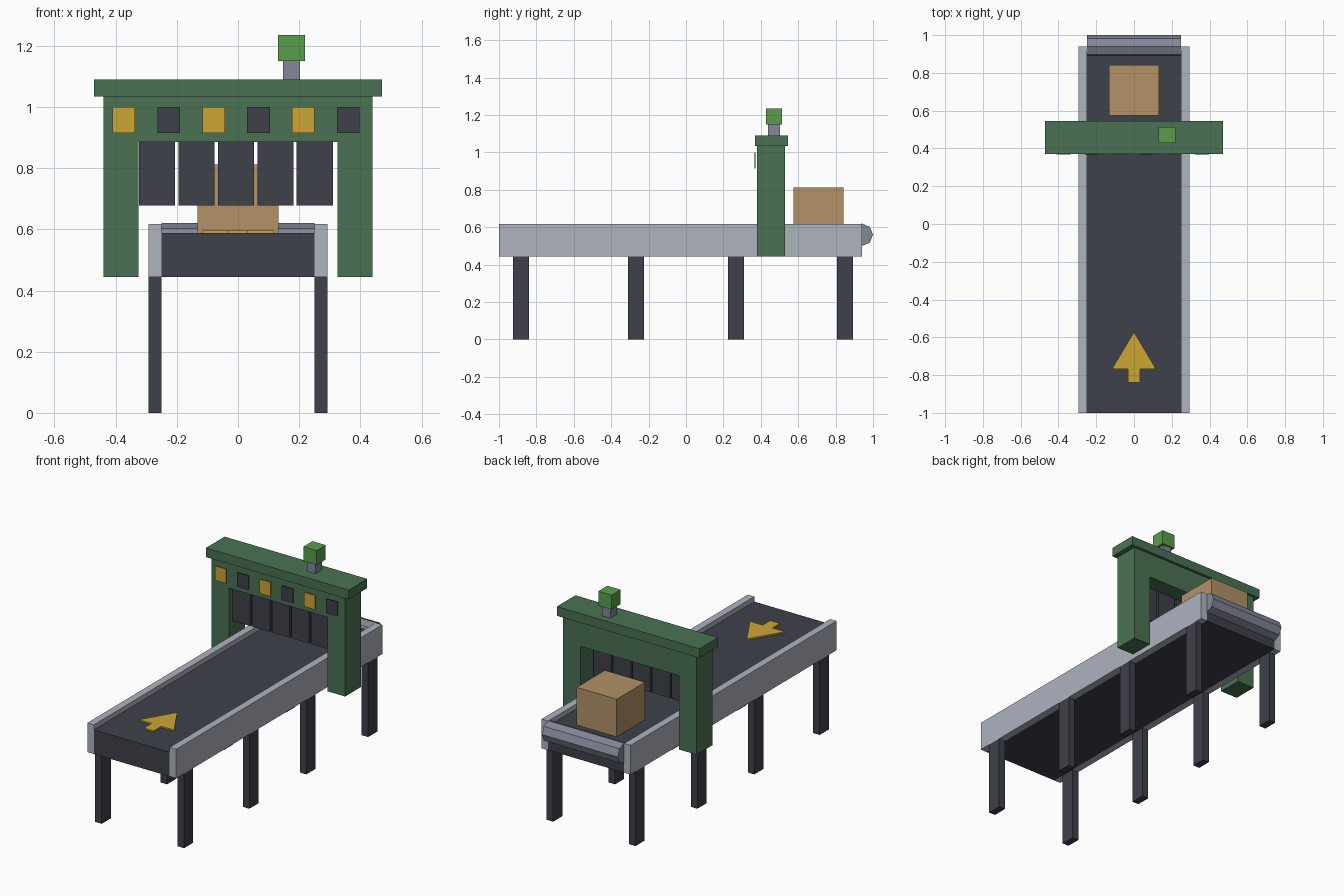
import bpy, bmesh

if "Cube" in bpy.data.objects:
    bpy.data.objects.remove(bpy.data.objects["Cube"])


def material(name, rgb):
    # sRGB 0-255 to linear
    lin = [((c / 255 + 0.055) / 1.055) ** 2.4 for c in rgb]
    m = bpy.data.materials.new(name)
    m.diffuse_color = (*lin, 1)
    m.use_nodes = True
    m.node_tree.nodes["Principled BSDF"].inputs["Base Color"].default_value = m.diffuse_color
    return m


STEEL = material("light steel", (174, 179, 191))
ROLLER = material("roller grey", (130, 136, 151))
DARK = material("dark rubber", (61, 65, 73))
GREEN = material("frame green", (74, 114, 83))
LAMP = material("lamp green", (89, 158, 75))
YELLOW = material("marking yellow", (204, 166, 51))
CARD = material("cardboard", (178, 146, 102))


def finish(name, bm, mat):
    bmesh.ops.recalc_face_normals(bm, faces=bm.faces)
    me = bpy.data.meshes.new(name)
    bm.to_mesh(me)
    bm.free()
    me.materials.append(mat)
    ob = bpy.data.objects.new(name, me)
    bpy.context.collection.objects.link(ob)
    return ob


def box(name, x, y, z, mat):
    """Box from (min, max) ranges on each axis."""
    bm = bmesh.new()
    bmesh.ops.create_cube(bm, size=1)
    for v in bm.verts:
        v.co = [r[0] if c < 0 else r[1] for c, r in zip(v.co, (x, y, z))]
    return finish(name, bm, mat)


def prism(name, points, offset, mat):
    """Closed outline of 3D points pushed along offset."""
    bm = bmesh.new()
    face = bm.faces.new([bm.verts.new(p) for p in points])
    ext = bmesh.ops.extrude_face_region(bm, geom=[face])
    verts = [g for g in ext["geom"] if isinstance(g, bmesh.types.BMVert)]
    bmesh.ops.translate(bm, verts=verts, vec=offset)
    return finish(name, bm, mat)


def mirrored(outline):
    """Right half outline (top to bottom) completed across x = 0."""
    return outline + [(-a, b) for a, b in reversed(outline) if a]


# Conveyor bed: belt, side rails and legs
box("belt", (-0.25, 0.25), (-1, 0.94), (0.444, 0.588), DARK)
for side, s in (("left", -1), ("right", 1)):
    xr = sorted((s * 0.25, s * 0.293))
    box(f"{side}_rail", xr, (-1, 0.94), (0.444, 0.618), STEEL)
    for i, y in enumerate((-0.883, -0.268, 0.268, 0.85)):
        box(f"{side}_leg_{i + 1}", xr, (y - 0.043, y + 0.043), (0, 0.444), DARK)

# Eight-sided end roller
c = 0.06 * 0.5 ** 0.5
ring = [(0.06, 0), (c, c), (0, 0.06), (-c, c), (-0.06, 0), (-c, -c), (0, -0.06), (c, -c)]
prism("end_roller", [(-0.25, 0.94 + a, 0.56 + b) for a, b in ring], (0.5, 0, 0), ROLLER)

# Arrow marking on the belt
arrow = mirrored([(0, -0.572), (0.116, -0.767), (0.032, -0.767), (0.032, -0.838)])
prism("direction_arrow", [(x, y, 0.588) for x, y in arrow], (0, 0, 0.008), YELLOW)

# Scanner arch and its cap
arch = mirrored([(0.44, 1.035), (0.44, 0.444), (0.325, 0.444), (0.325, 0.885)])
prism("arch", [(x, 0.38, z) for x, z in arch], (0, 0.148, 0), GREEN)
box("arch_cap", (-0.47, 0.47), (0.37, 0.545), (1.035, 1.09), GREEN)

# Alternating front panels
for i in range(6):
    x = -0.373 + i * 0.1467
    box(f"panel_{i + 1}", (x - 0.037, x + 0.037), (0.367, 0.372), (0.915, 1.0),
        DARK if i % 2 else YELLOW)

# Hanging curtain strips
for i in range(5):
    x = -0.265 + i * 0.129
    box(f"curtain_strip_{i + 1}", (x - 0.059, x + 0.059), (0.412, 0.43),
        (0.678, 0.885), DARK)

# Signal lamp on the cap
box("lamp_stem", (0.147, 0.203), (0.439, 0.502), (1.09, 1.15), ROLLER)
box("signal_lamp", (0.131, 0.219), (0.428, 0.513), (1.15, 1.236), LAMP)

# Parcel on the belt
box("parcel", (-0.132, 0.132), (0.575, 0.841), (0.588, 0.812), CARD)
